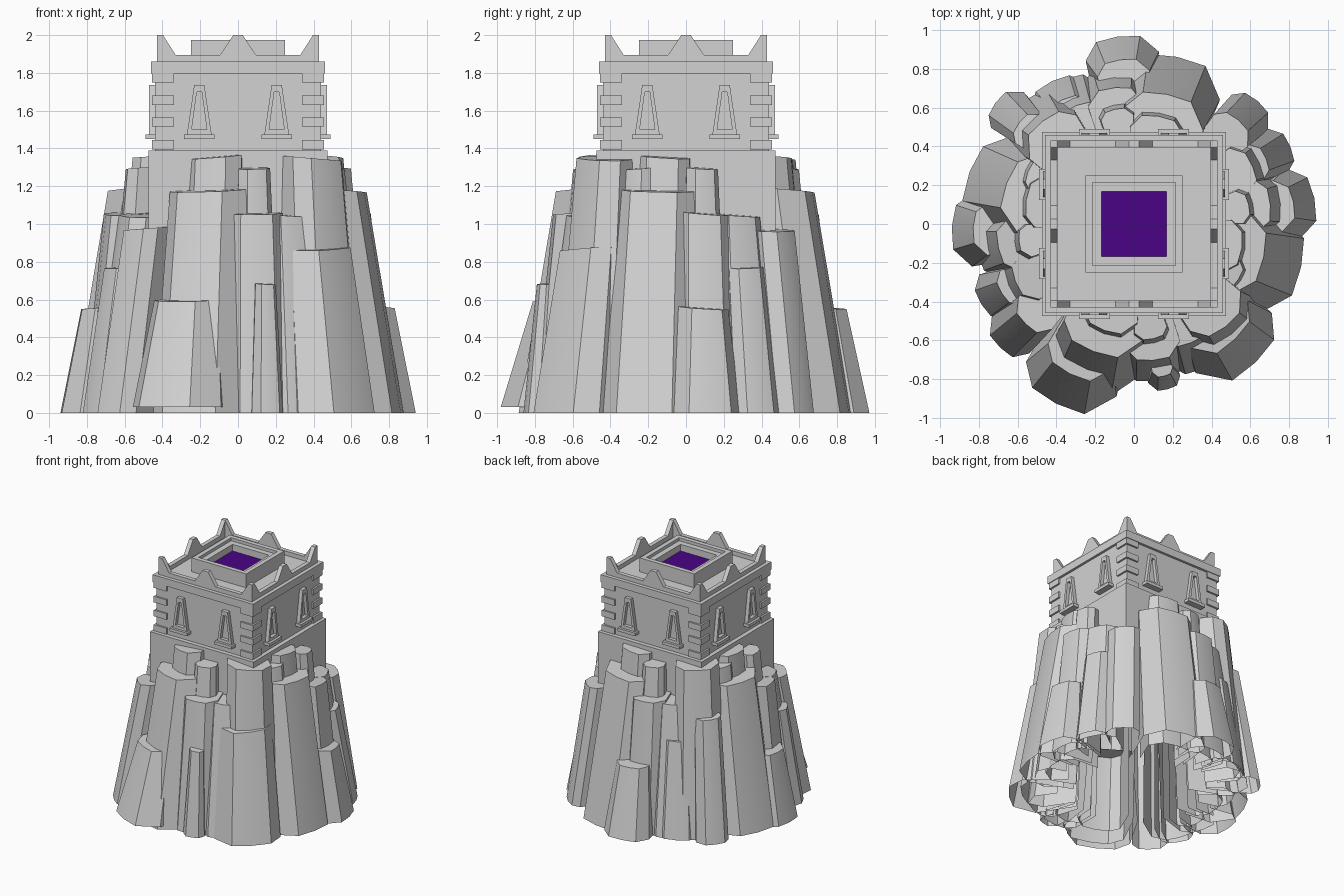
import bpy, bmesh, math, random
from mathutils import Matrix, Vector

random.seed(4)
if "Cube" in bpy.data.objects:
    bpy.data.objects.remove(bpy.data.objects["Cube"])


def material(name, color):
    m = bpy.data.materials.new(name)
    m.use_nodes = True
    m.diffuse_color = color
    m.node_tree.nodes["Principled BSDF"].inputs["Base Color"].default_value = color
    return m


STONE = material("grey stone", (0.65, 0.65, 0.65, 1))
PURPLE = material("purple pool", (0.068, 0.001, 0.235, 1))


def finish(bm, name, mat=STONE, smooth=False):
    bmesh.ops.recalc_face_normals(bm, faces=bm.faces)
    mesh = bpy.data.meshes.new(name)
    bm.to_mesh(mesh)
    bm.free()
    mesh.materials.append(mat)
    ob = bpy.data.objects.new(name, mesh)
    bpy.context.collection.objects.link(ob)
    if smooth:
        bpy.ops.object.select_all(action="DESELECT")
        ob.select_set(True)
        bpy.context.view_layer.objects.active = ob
        bpy.ops.object.shade_smooth_by_angle(angle=math.radians(22))
    return ob


def add_box(bm, center, size):
    mat = Matrix.Translation(center) @ Matrix.Diagonal((*size, 1))
    bmesh.ops.create_cube(bm, size=1, matrix=mat)


def block(name, half, z0, z1):
    bm = bmesh.new()
    add_box(bm, (0, 0, (z0 + z1) / 2), (half * 2, half * 2, z1 - z0))
    return finish(bm, name)


def prism(bm, outline, y0, y1, matrix):
    # Extrude an x-z outline from y0 to y1
    front = [bm.verts.new(matrix @ Vector((x, y0, z))) for x, z in outline]
    back = [bm.verts.new(matrix @ Vector((x, y1, z))) for x, z in outline]
    bm.faces.new(front)
    bm.faces.new(back[::-1])
    bridge(bm, front, back)


def bridge(bm, a, b, closed=True):
    n = len(a)
    for i in range(n if closed else n - 1):
        j = (i + 1) % n
        bm.faces.new((a[i], a[j], b[j], b[i]))


def square(bm, half, z):
    return [bm.verts.new((sx * half, sy * half, z)) for sx, sy in ((-1, -1), (1, -1), (1, 1), (-1, 1))]


SIDES = [Matrix.Rotation(k * math.pi / 2, 4, "Z") for k in range(4)]

# Tower body
block("tower_footing", 0.475, 0.9, 1.39)
block("tower_wall", 0.44, 1.39, 1.8)
block("cornice", 0.46, 1.797, 1.86)

# Corner stones
bm = bmesh.new()
for sx in (-1, 1):
    for sy in (-1, 1):
        for z in (1.42, 1.54, 1.655, 1.775):
            add_box(bm, (sx * 0.397, sy * 0.397, z), (0.115, 0.115, 0.05))
finish(bm, "corner_stones")

# Tapered window frames with sills, two on each side
bm = bmesh.new()
sills = bmesh.new()
for side in SIDES:
    for cx in (-0.205, 0.205):
        place = side @ Matrix.Translation((cx, 0, 0))
        loops = []
        for pts, y in (
            (((-0.065, 1.475), (0.065, 1.475), (0.027, 1.735), (-0.027, 1.735)), (-0.435, -0.47)),
            (((-0.04, 1.5), (0.04, 1.5), (0.013, 1.7), (-0.013, 1.7)), (-0.47, -0.442)),
        ):
            loops += [[bm.verts.new(place @ Vector((x, d, z))) for x, z in pts] for d in y]
        for a, b in zip(loops, loops[1:]):
            bridge(bm, a, b)
        bm.faces.new(loops[-1])
        prism(sills, ((-0.08, 1.45), (0.08, 1.45), (0.08, 1.475), (-0.08, 1.475)), -0.43, -0.49, place)
finish(bm, "window_frames")
finish(sills, "window_sills")

# Parapet with pointed merlons at the corners and mid sides
half_profile = [(0.025, 2.0), (0.095, 1.895), (0.33, 1.895), (0.397, 2.0), (0.43, 2.0)]
outline = [(-0.43, 1.855), (0.43, 1.855)] + half_profile[::-1] + [(-x, z) for x, z in half_profile]
bm = bmesh.new()
for side in SIDES:
    prism(bm, outline, -0.43, -0.395, side)
finish(bm, "parapet")

# Stepped basin and pool
bm = bmesh.new()
steps = [(0.25, 1.855), (0.25, 1.975), (0.213, 1.975), (0.213, 1.95), (0.167, 1.95), (0.167, 1.87)]
rings = [square(bm, h, z) for h, z in steps]
for a, b in zip(rings, rings[1:]):
    bridge(bm, a, b)
finish(bm, "roof_basin")
bm = bmesh.new()
bm.faces.new(square(bm, 0.167, 1.895))
finish(bm, "pool", PURPLE)

# Cliff columns: tapered shells, open at the back and underneath
SECTION = [(-0.4, -0.85), (-0.5, -0.3), (-0.34, -0.06), (-0.05, 0), (0.26, -0.01), (0.5, -0.27), (0.42, -0.85)]


def column(bm, angle, r0, w0, height, r1, w1, base=0.0):
    turn = Matrix.Rotation(math.radians(angle), 4, "Z")
    flip = random.choice((-1, 1))
    tilt = random.uniform(-0.08, 0.08)
    shape = [(t * flip, n * random.uniform(0.85, 1.15)) for t, n in SECTION]
    low = [bm.verts.new(turn @ Vector((r0 + n * w0, t * w0, base))) for t, n in shape]
    top = [bm.verts.new(turn @ Vector((r1 + n * w1, t * w1, height - 0.01 + t * w1 * tilt - n * w1 * 0.06)))
           for t, n in shape]
    bridge(bm, low, top, closed=False)
    bm.faces.new(top)


# Columns repeated around the cliff: turns, then
# angle, base radius, base width, height, top radius, top width
repeated = {
    "broad_columns": (4, [(-16, 0.89, 0.5, 1.18, 0.69, 0.42)]),
    "middle_columns": (4, [(9, 0.82, 0.34, 1.06, 0.71, 0.28), (27, 0.83, 0.34, 1.05, 0.68, 0.25)]),
    "tall_columns": (4, [(-14, 0.7, 0.36, 1.36, 0.57, 0.28), (9, 0.72, 0.26, 1.3, 0.6, 0.17)]),
    "corner_columns": (2, [(-47, 0.85, 0.42, 1.35, 0.71, 0.33), (-27, 0.76, 0.28, 1.3, 0.61, 0.18)]),
}
for name, (turns, rows) in repeated.items():
    bm = bmesh.new()
    for k in range(turns):
        for angle, *rest in rows:
            column(bm, angle + 360 / turns * k, *rest)
    finish(bm, name, smooth=True)

# Lower buttress columns around the foot
foot = [
    (7, 0.94, 0.38, 0.56, 0.83, 0.27), (94, 0.97, 0.38, 0.56, 0.85, 0.27), (182, 0.94, 0.38, 0.56, 0.83, 0.27),
    (27, 0.9, 0.25, 0.775, 0.76, 0.2), (44, 0.9, 0.26, 0.97, 0.76, 0.24),
    (121, 0.85, 0.32, 0.775, 0.74, 0.24), (138, 0.95, 0.25, 0.97, 0.79, 0.2),
    (207, 0.89, 0.26, 0.775, 0.77, 0.2), (222, 0.94, 0.27, 0.98, 0.76, 0.24),
    (281, 0.87, 0.17, 0.69, 0.8, 0.11),
    (-50, 0.95, 0.5, 0.875, 0.79, 0.39),
]
bm = bmesh.new()
for row in foot:
    column(bm, *row)
column(bm, 248, 1.01, 0.5, 0.6, 0.84, 0.36, 0.03)
finish(bm, "foot_columns", smooth=True)
